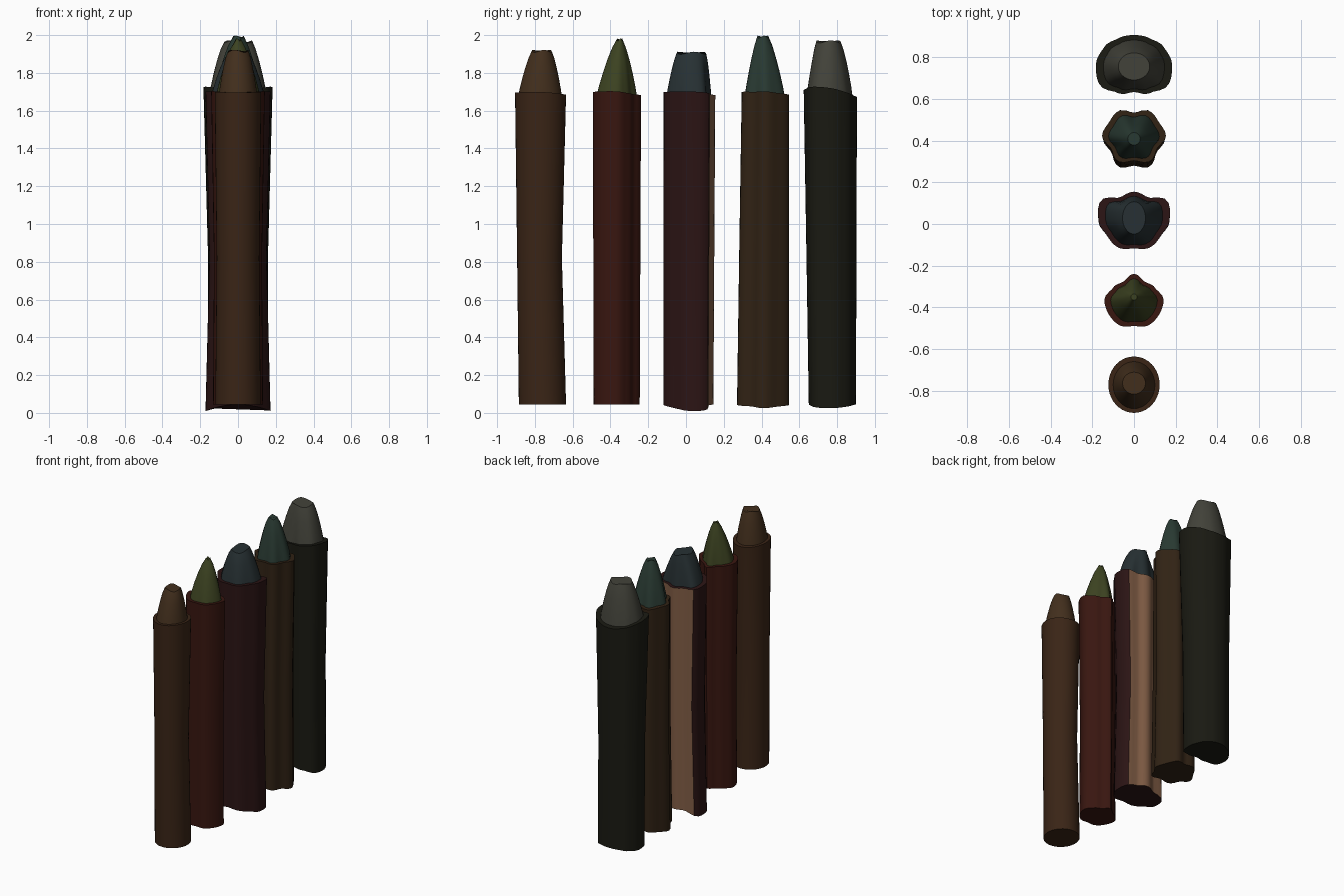
import bpy, math

if "Cube" in bpy.data.objects:
    bpy.data.objects.remove(bpy.data.objects["Cube"])
N = 40
BASE, SHOULDER = 0.045, 1.69


def material(name, rgb):
    m = bpy.data.materials.new(name)
    m.diffuse_color = (*rgb, 1)
    m.use_nodes = True
    m.node_tree.nodes["Principled BSDF"].inputs["Base Color"].default_value = m.diffuse_color
    return m


wood = material("bare_wood", (.22, .11, .06))


def section(radii):
    # radii run front to back in equal angles, mirrored, scaled to -1..1
    full = radii + radii[-2:0:-1]
    n, pts = len(full), []
    for i in range(N):
        k, t = divmod(i * n / N, 1)
        t = (1 - math.cos(math.pi * t)) / 2
        r = full[int(k)] * (1 - t) + full[(int(k) + 1) % n] * t
        a = 2 * math.pi * i / N
        pts.append((r * math.sin(a), -r * math.cos(a)))
    xm = max(p[0] for p in pts)
    lo, hi = min(p[1] for p in pts), max(p[1] for p in pts)
    return [(x / xm, 2 * (y - lo) / (hi - lo) - 1) for x, y in pts]


def mix(a, b, t):
    return tuple(p * (1 - t) + q * t for p, q in zip(a, b))


def place(shape, size, height):
    # fit a section to half width, front y and back y
    w, y0, y1 = size
    return [(x * w, mix((y0,), (y1,), (y + 1) / 2)[0], height(x, y)) for x, y in shape]


def loft(name, rings, mats, pick):
    faces = []
    for r in range(len(rings) - 1):
        for i in range(N):
            a, b = r * N + i, r * N + (i + 1) % N
            faces.append((a, b, b + N, a + N))
    top = (len(rings) - 1) * N
    faces += [tuple(reversed(range(N))), tuple(range(top, top + N))]
    me = bpy.data.meshes.new(name)
    me.from_pydata([v for ring in rings for v in ring], [], faces)
    for m in mats:
        me.materials.append(m)
    for p in me.polygons:
        p.material_index = pick(p.center)
    ob = bpy.data.objects.new(name, me)
    bpy.context.collection.objects.link(ob)
    bpy.ops.object.select_all(action='DESELECT')
    bpy.context.view_layer.objects.active = ob
    ob.select_set(True)
    bpy.ops.object.shade_smooth_by_angle(angle=math.radians(35))


def pencil(name, radii, bottom, top, end, peak, paint, lead, dip=0, rise=.012, waist=.93, bare=9):
    sec = section(radii)
    circle = section([1, 1, 1])

    # painted barrel, slightly waisted, with wavy rims
    mid = mix(bottom, top, .45)
    mid = (mid[0] * waist, mid[1], mid[2] - (.022 if bare == 9 and dip == 0 and rise < .01 else 0))
    loft(name + "_barrel", [
        place(sec, bottom, lambda x, y: BASE - dip * x * x),
        place(sec, mid, lambda x, y: .82),
        place(sec, top, lambda x, y: SHOULDER + rise * (x * x - .6 * y))],
        [material(name + "_paint", paint), wood],
        lambda c: int(c.y > bare and .1 < c.z < 1.68))

    # sharpened tip, bulging a little, ending in a chipped round face
    w, y0, y1 = top
    root = (w * .86, y0 + .012, y1 - (y1 - y0) * .07)
    rings = []
    for i in range(6):
        t = i / 5
        shape = [mix(a, b, t) for a, b in zip(sec, circle)]
        z = SHOULDER - .04 + (peak - SHOULDER + .04) * (1 - (1 - t) ** 1.25)
        rings.append(place(shape, mix(root, end, t ** 1.15),
                           lambda x, y: z + .007 * t ** 4 * math.sin(3 * math.atan2(y, x) + 1)))
    loft(name + "_tip", rings, [material(name + "_lead", lead)], lambda c: 0)


pencil("brown", [1, 1, 1], (.12, -.885, -.635), (.123, -.905, -.635),
       (.055, -.815, -.71), 1.915, (.042, .018, .008), (.055, .028, .012), rise=.009)
pencil("red", [.125, .14, .138, .14, .115, .1, .125], (.132, -.49, -.245), (.142, -.492, -.238),
       (.015, -.365, -.335), 1.975, (.04, .008, .005), (.045, .055, .015))
pencil("maroon", [.135, .15, .145, .165, .18, .125, .135], (.172, -.118, .145), (.172, -.12, .155),
       (.055, -.048, .107), 1.905, (.024, .007, .007), (.02, .03, .033), dip=.035, waist=.88, bare=.112)
pencil("bronze", [.13, .155, .13, .155, .14, .15, .12], (.15, .27, .545), (.153, .295, .545),
       (.03, .378, .438), 1.99, (.03, .016, .007), (.022, .042, .032), dip=.02)
pencil("black", [.13, .155, .19, .182, .165, .145, .14], (.16, .65, .9), (.183, .623, .905),
       (.075, .69, .82), 1.965, (.01, .01, .006), (.055, .055, .042), dip=.02, rise=.03)
